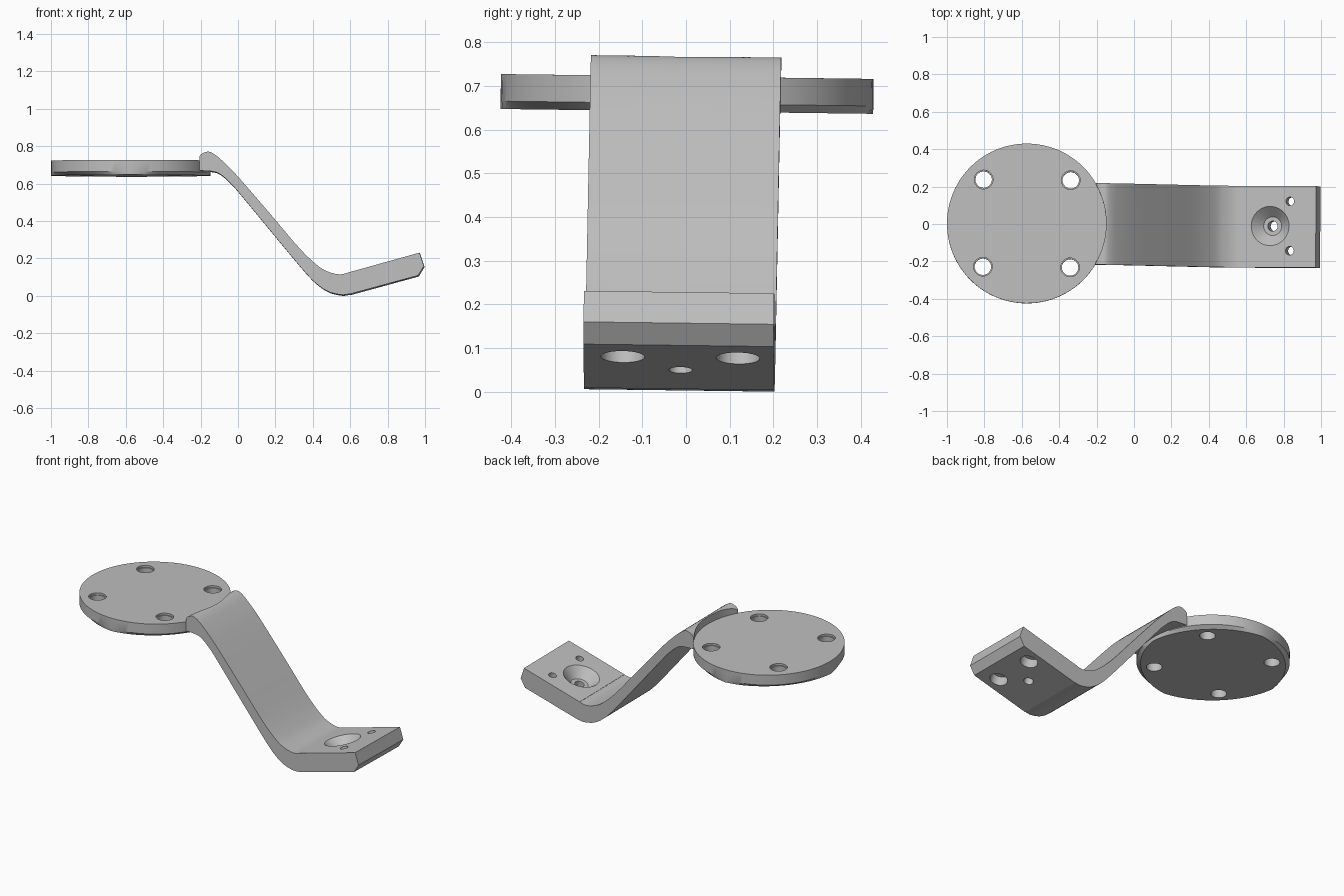
import bpy, bmesh, math
from mathutils import Matrix, Vector

cube = bpy.data.objects.get("Cube")
if cube:
    bpy.data.objects.remove(cube, do_unlink=True)

metal = bpy.data.materials.new("plain grey")
metal.use_nodes = True
GREY = (0.52, 0.52, 0.52, 1)
metal.diffuse_color = GREY
metal.node_tree.nodes["Principled BSDF"].inputs["Base Color"].default_value = GREY

HALF = 0.218                      # half width of the strap and foot
DISC, RAD = Vector((-0.573, 0, 0)), 0.427
DISC_TOP, DISC_BOTTOM = 0.722, 0.642
# the whole bracket sits very slightly skewed
SKEW = (Matrix.Translation((0, -0.011, 0)) @ Matrix.Rotation(-0.008, 4, 'Z')
        @ Matrix.Rotation(-0.013, 4, 'X'))


def make(name, bm):
    bmesh.ops.recalc_face_normals(bm, faces=bm.faces[:])
    me = bpy.data.meshes.new(name)
    bm.to_mesh(me)
    bm.free()
    ob = bpy.data.objects.new(name, me)
    bpy.context.collection.objects.link(ob)
    me.materials.append(metal)
    return ob


def extrude_profile(name, pts):
    """Solid from an x-z outline, extruded across y."""
    bm = bmesh.new()
    face = bm.faces.new([bm.verts.new((x, -HALF, z)) for x, z in pts])
    ext = bmesh.ops.extrude_face_region(bm, geom=[face])
    bmesh.ops.translate(bm, vec=(0, 2 * HALF, 0),
                        verts=[v for v in ext["geom"] if isinstance(v, bmesh.types.BMVert)])
    return make(name, bm)


def smooth_path(pts, steps=5):
    """Catmull-Rom curve through the points."""
    p = [Vector(q) for q in pts]
    p = [2 * p[0] - p[1]] + p + [2 * p[-1] - p[-2]]
    out = []
    for a, b, c, d in zip(p, p[1:], p[2:], p[3:]):
        for i in range(steps):
            t = i / steps
            out.append(0.5 * (2 * b + (c - a) * t + (2 * a - 5 * b + 4 * c - d) * t * t
                              + (3 * b - a - 3 * c + d) * t ** 3))
    return out + [p[-2]]


def bore(ob, start, end, r1, r2=None, seg=40):
    """Cut a round or conical hole from start to end."""
    start, end = Vector(start), Vector(end)
    axis = end - start
    bm = bmesh.new()
    bmesh.ops.create_cone(bm, cap_ends=True, segments=seg, radius1=r1,
                          radius2=r1 if r2 is None else r2, depth=axis.length,
                          matrix=Matrix.Translation((start + end) / 2)
                          @ axis.to_track_quat('Z', 'Y').to_matrix().to_4x4())
    cutter = make("hole_cutter", bm)
    cutter.hide_render = True
    mod = ob.modifiers.new("hole", 'BOOLEAN')
    mod.operation, mod.solver, mod.object = 'DIFFERENCE', 'EXACT', cutter
    bpy.context.view_layer.objects.active = ob
    bpy.ops.object.modifier_apply(modifier=mod.name)
    bpy.data.objects.remove(cutter, do_unlink=True)


# Round mounting plate, lower rim eased between the four axis directions
bm = bmesh.new()
N = 96
angles = [2 * math.pi * i / N for i in range(N)]
rings = []
for z, ease in ((DISC_BOTTOM, 0.024), (DISC_BOTTOM + 0.018, 0.0), (DISC_TOP, 0.0)):
    ring = []
    for a in angles:
        r = RAD - ease * abs(math.sin(2 * a))
        ring.append(bm.verts.new(DISC + Vector((r * math.cos(a), r * math.sin(a), z))))
    rings.append(ring)
for lo, hi in zip(rings, rings[1:]):
    for i in range(N):
        j = (i + 1) % N
        bm.faces.new((lo[i], lo[j], hi[j], hi[i]))
bm.faces.new(rings[0])
bm.faces.new(rings[-1])
disc = make("round_plate", bm)
for sx in (-1, 1):
    for sy in (-1, 1):
        c = DISC + Vector((0.233 * sx, 0.233 * sy, 0))
        bore(disc, c + Vector((0, 0, 0.6)), c + Vector((0, 0, 0.8)), 0.044)
        bore(disc, c + Vector((0, 0, DISC_TOP - 0.012)), c + Vector((0, 0, 0.8)), 0.05)

# Bent strap, its upper end hollowed to fit round the plate
upper = smooth_path([(-0.205, 0.742), (-0.19, 0.758), (-0.16, 0.768), (-0.13, 0.758),
                     (-0.085, 0.722), (0, 0.636), (0.17, 0.44), (0.33, 0.252),
                     (0.43, 0.157), (0.49, 0.124), (0.545, 0.112), (0.59, 0.12)])
lower = smooth_path([(0.6, 0.008), (0.556, 0.003), (0.49, 0.018), (0.43, 0.055),
                     (0.36, 0.124), (0.2, 0.315), (0.01, 0.545), (-0.043, 0.604),
                     (-0.09, 0.645), (-0.13, 0.662), (-0.205, 0.667)])
arm = extrude_profile("bent_strap", upper + lower)
bore(arm, DISC + Vector((0, 0, 0.5)), DISC + Vector((0, 0, 0.9)), RAD - 0.003, seg=N)

# Tilted foot block with a chamfered end
foot = extrude_profile("foot_block", [(0.588, 0.121), (0.972, 0.228), (0.996, 0.157),
                                      (0.965, 0.106), (0.598, 0.006)])
down = Vector((0.262, 0, -0.965))


def foot_top(x, y):
    return Vector((x, y, 0.121 + (x - 0.588) * 0.279))


# Countersunk centre hole
c = foot_top(0.727, 0.004)
bore(foot, c - down * 0.1, c + down * 0.3, 0.027)
bore(foot, c - down * 0.01, c + down * 0.055, 0.115, 0.05)
# Two small screw holes, counterbored from below
for sy in (-1, 1):
    c = foot_top(0.833, 0.004 + 0.132 * sy)
    bore(foot, c - down * 0.1, c + down * 0.3, 0.023)
    bore(foot, c + down * 0.055, c + down * 0.3, 0.05)

# Skew and shading
for ob in (disc, arm, foot):
    ob.data.transform(SKEW)
    bpy.ops.object.select_all(action='DESELECT')
    ob.select_set(True)
    bpy.context.view_layer.objects.active = ob
    bpy.ops.object.shade_smooth_by_angle(angle=math.radians(30))
